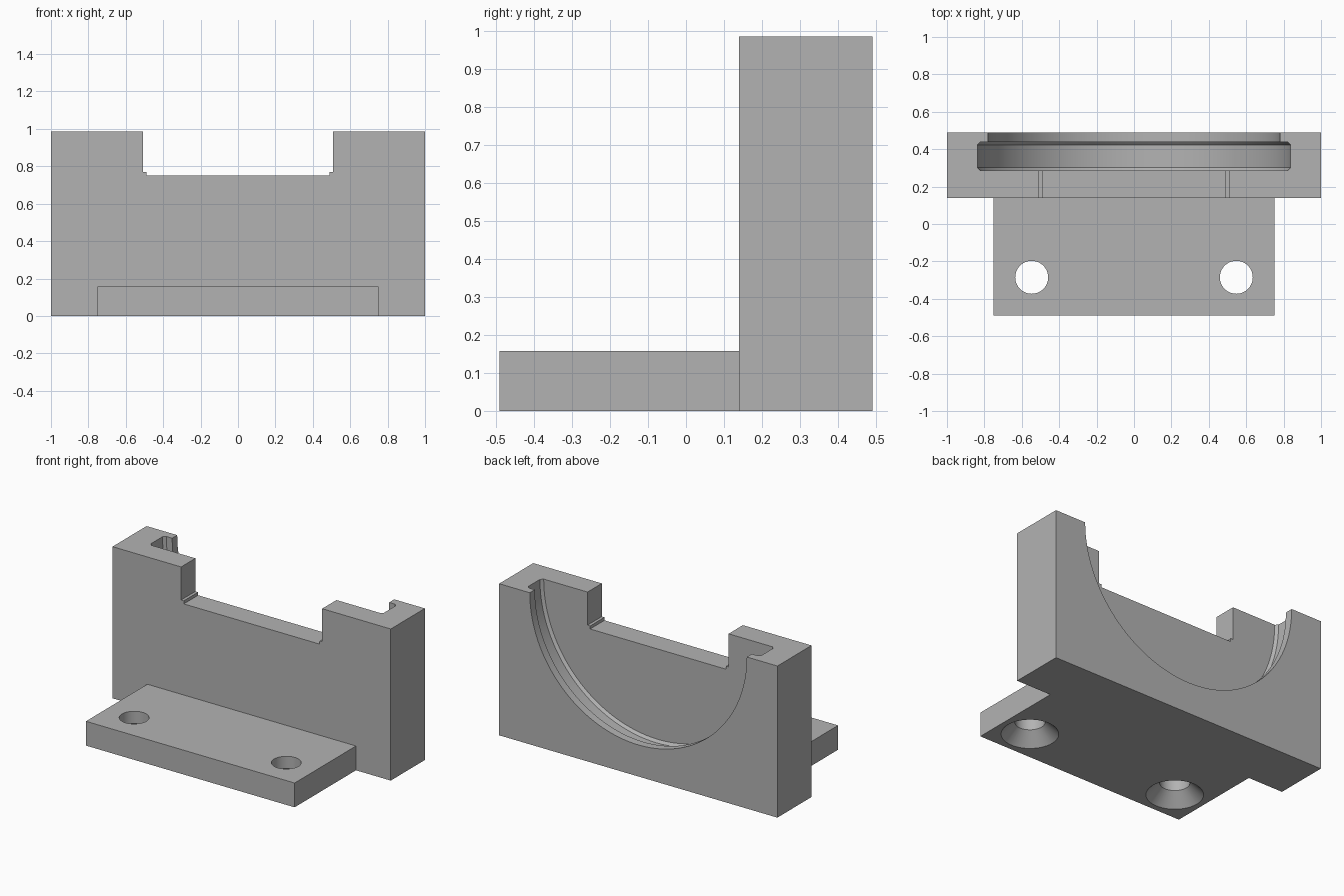
import bpy
import bmesh
from math import cos, sin, tau, radians

old = bpy.data.objects.get("Cube")
if old:
    bpy.data.objects.remove(old, do_unlink=True)

grey = bpy.data.materials.new("plain grey")
grey.use_nodes = True
colour = (0.45, 0.45, 0.45, 1)
grey.diffuse_color = colour
grey.node_tree.nodes["Principled BSDF"].inputs["Base Color"].default_value = colour


def add_object(name, bm):
    bmesh.ops.recalc_face_normals(bm, faces=bm.faces)
    mesh = bpy.data.meshes.new(name)
    bm.to_mesh(mesh)
    bm.free()
    mesh.materials.append(grey)
    ob = bpy.data.objects.new(name, mesh)
    bpy.context.collection.objects.link(ob)
    return ob


def box(name, half_x, y0, y1, z0, z1):
    bm = bmesh.new()
    bmesh.ops.create_cube(bm, size=1)
    for v in bm.verts:
        v.co.x *= 2 * half_x
        v.co.y = y1 if v.co.y > 0 else y0
        v.co.z = z1 if v.co.z > 0 else z0
    return add_object(name, bm)


def lathe(name, profile, place, steps):
    """Closed turned solid; profile holds (radius, distance along axis)."""
    bm = bmesh.new()
    rings = [[bm.verts.new(place(r * cos(tau * i / steps), r * sin(tau * i / steps), d))
              for i in range(steps)] for r, d in profile]
    for a, b in zip(rings, rings[1:]):
        for i in range(steps):
            j = (i + 1) % steps
            bm.faces.new((a[i], a[j], b[j], b[i]))
    bm.faces.new(rings[0])
    bm.faces.new(rings[-1])
    return add_object(name, bm)


def combine(target, tool, operation):
    mod = target.modifiers.new(tool.name, "BOOLEAN")
    mod.operation = operation
    mod.solver = "EXACT"
    mod.object = tool
    bpy.context.view_layer.objects.active = target
    bpy.ops.object.modifier_apply(modifier=mod.name)
    bpy.data.objects.remove(tool, do_unlink=True)


TOP = 0.985

# Upright plate joined to the mounting foot
bracket = box("bracket", 1.0, 0.14, 0.49, 0, TOP)
combine(bracket, box("foot", 0.75, -0.49, 0.3, 0, 0.158), "UNION")

# Half-round seat with a chamfered groove behind a narrower lip
seat = [(0.822, 0.287), (0.838, 0.303), (0.838, 0.422), (0.822, 0.438),
        (0.78, 0.438), (0.78, 0.6)]
combine(bracket, lathe("seat_cutter", seat, lambda u, v, d: (u, d, TOP + v), 128), "DIFFERENCE")

# Notch in the front wall with a small step at its foot
combine(bracket, box("notch_cutter", 0.507, 0, 0.4, 0.77, 1.2), "DIFFERENCE")
combine(bracket, box("step_cutter", 0.488, 0, 0.4, 0.75, 1.2), "DIFFERENCE")

# Screw holes, countersunk from below
screw = [(0.177, -0.01), (0.088, 0.079), (0.088, 0.3)]
for side in (-1, 1):
    hole = lathe("hole_cutter", screw,
                 lambda u, v, d: (side * 0.547 + u, -0.285 + v, d), 48)
    combine(bracket, hole, "DIFFERENCE")

# Smooth curved walls, keep crisp edges
bpy.ops.object.select_all(action="DESELECT")
bracket.select_set(True)
bpy.context.view_layer.objects.active = bracket
bpy.ops.object.shade_smooth_by_angle(angle=radians(30))
